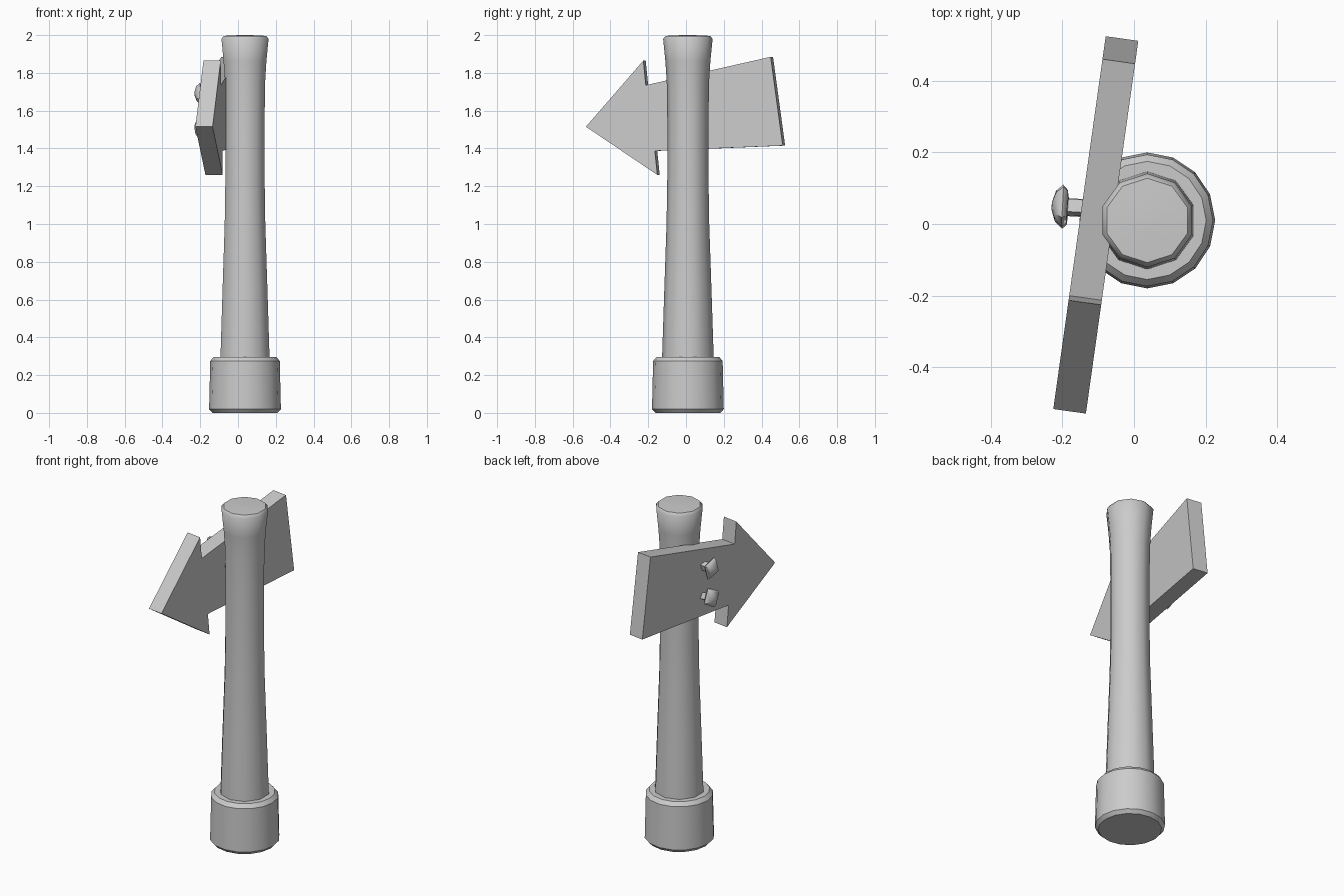
import bpy, bmesh, math
from mathutils import Vector, Matrix

cube = bpy.data.objects.get("Cube")
if cube:
    bpy.data.objects.remove(cube, do_unlink=True)

grey = bpy.data.materials.new("plain grey")
grey.use_nodes = True
grey.diffuse_color = (0.6, 0.6, 0.6, 1)
grey.node_tree.nodes["Principled BSDF"].inputs["Base Color"].default_value = (0.6, 0.6, 0.6, 1)


def finish(name, bm, smooth=None):
    bmesh.ops.recalc_face_normals(bm, faces=bm.faces)
    mesh = bpy.data.meshes.new(name)
    bm.to_mesh(mesh)
    bm.free()
    mesh.materials.append(grey)
    obj = bpy.data.objects.new(name, mesh)
    bpy.context.collection.objects.link(obj)
    if smooth:
        bpy.ops.object.select_all(action='DESELECT')
        obj.select_set(True)
        bpy.context.view_layer.objects.active = obj
        bpy.ops.object.shade_smooth_by_angle(angle=math.radians(smooth))
    return obj


def lathe(name, profile, sides, matrix, smooth, turn=0.0):
    """Stack rings of (radius, height) and close both ends."""
    bm = bmesh.new()
    rings = []
    for r, z in profile:
        angles = [turn + math.tau * i / sides for i in range(sides)]
        rings.append([bm.verts.new((r * math.cos(a), r * math.sin(a), z)) for a in angles])
    for low, high in zip(rings, rings[1:]):
        for i in range(sides):
            j = (i + 1) % sides
            bm.faces.new((low[i], low[j], high[j], high[i]))
    bm.faces.new(rings[0][::-1])
    bm.faces.new(rings[-1])
    bm.transform(matrix)
    return finish(name, bm, smooth)


# Post and its wide foot
axis = Matrix.Translation((0.037, 0.01, 0))
lathe("foot", [(0.172, 0), (0.19, 0.02), (0.184, 0.275), (0.165, 0.297)],
      16, axis, 35, math.pi / 2)
lathe("post", [(0.137, 0.28), (0.125, 0.65), (0.113, 1.0), (0.109, 1.25), (0.109, 1.55),
               (0.112, 1.75), (0.119, 1.86), (0.131, 1.98), (0.118, 1.996), (0.03, 2.0)],
      10, axis, 46, math.pi / 2)

# Arrow board, slightly turned against the post
outline = [(-0.53, 1.515), (-0.226, 1.865), (-0.213, 1.735), (0.448, 1.885),
           (0.512, 1.415), (-0.165, 1.387), (-0.152, 1.26)]
tilt = math.radians(8)
out = Vector((-math.cos(tilt), math.sin(tilt), 0))
bm = bmesh.new()
face = bm.faces.new([bm.verts.new((-0.06 + math.tan(tilt) * y, y, z)) for y, z in outline])
extruded = bmesh.ops.extrude_face_region(bm, geom=[face])["geom"]
bmesh.ops.translate(bm, vec=out * 0.092,
                    verts=[v for v in extruded if isinstance(v, bmesh.types.BMVert)])
finish("arrow_board", bm)

# Two four-sided nails with rounded heads
nail = [(0.026, -0.02), (0.026, 0.035), (0.05, 0.037), (0.064, 0.05), (0.045, 0.07), (0.012, 0.08)]
for name, z, spin, lean in (("upper_nail", 1.69, 62, 0.0), ("lower_nail", 1.51, 15, 0.12)):
    aim = Vector((-1, 0.06, lean)).to_track_quat('Z', 'Y').to_matrix().to_4x4()
    place = Matrix.Translation((-0.15, 0.045, z)) @ aim
    lathe(name, nail, 4, place, 60, math.radians(spin))
